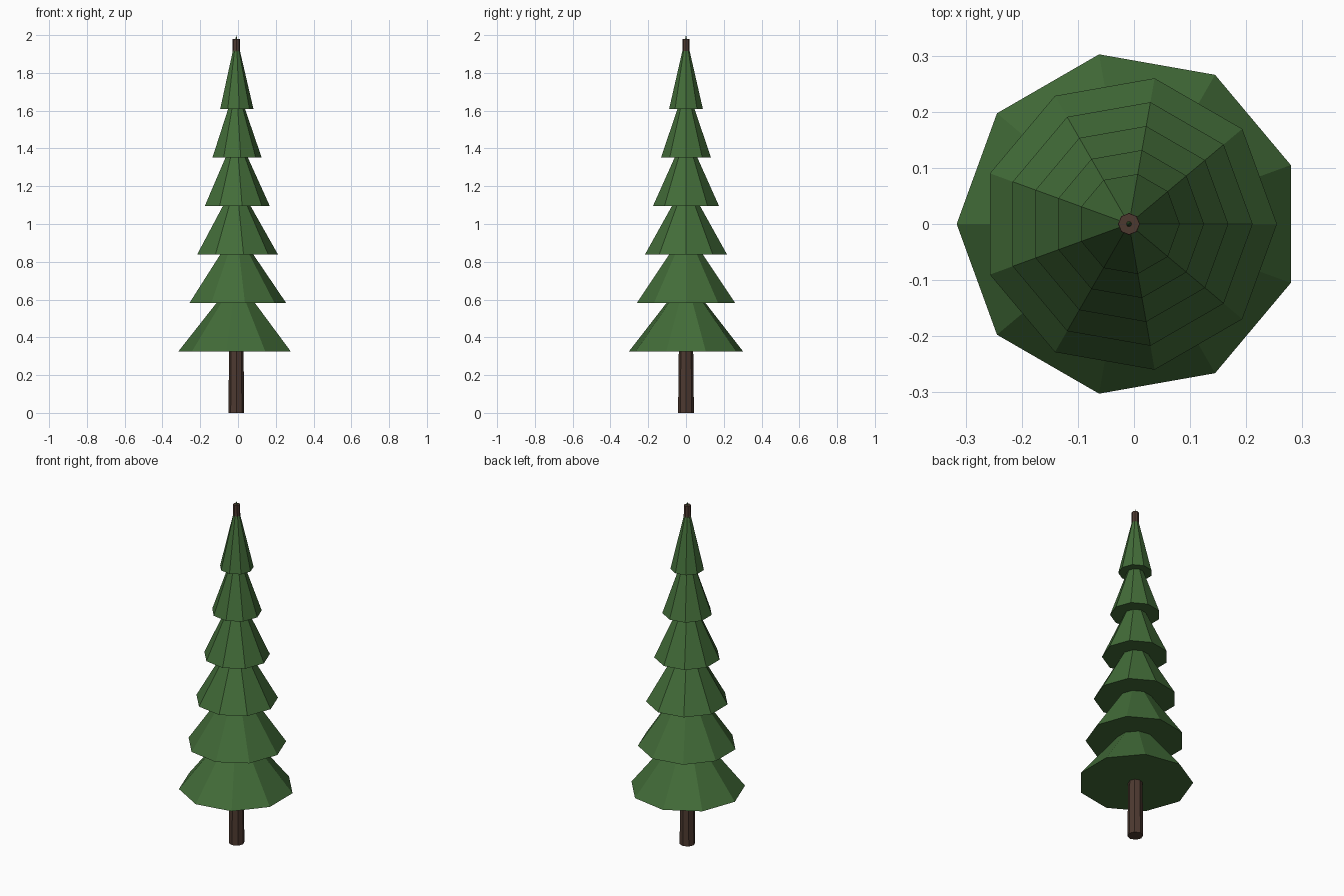
import bpy, bmesh
from mathutils import Matrix

if "Cube" in bpy.data.objects:
    bpy.data.objects.remove(bpy.data.objects["Cube"])

CENTRE_X = -0.009   # the nine-sided tiers are centred by their bounding box


def material(name, rgb):
    m = bpy.data.materials.new(name)
    m.diffuse_color = (*rgb, 1)
    m.use_nodes = True
    m.node_tree.nodes["Principled BSDF"].inputs["Base Color"].default_value = m.diffuse_color
    return m


def cone(name, sides, r_bottom, r_top, z0, z1, mat, angle=0.0):
    """Closed flat-shaded cone with its first corner on +x (plus angle)."""
    bm = bmesh.new()
    bmesh.ops.create_cone(bm, cap_ends=True, segments=sides,
                          radius1=r_bottom, radius2=r_top, depth=z1 - z0)
    # turn so that a corner points along +x
    v = max(bm.verts, key=lambda p: p.co.xy.length).co
    turn = Matrix.Rotation(angle - v.xy.angle_signed((1, 0)) * -1, 4, 'Z')
    test = (turn @ v)
    if abs(test.y) > 1e-4 and angle == 0.0:
        turn = turn.inverted()
    bmesh.ops.transform(bm, matrix=turn, verts=bm.verts)
    bmesh.ops.remove_doubles(bm, verts=bm.verts, dist=1e-5)
    bmesh.ops.recalc_face_normals(bm, faces=bm.faces)
    me = bpy.data.meshes.new(name)
    bm.to_mesh(me)
    bm.free()
    me.materials.append(mat)
    ob = bpy.data.objects.new(name, me)
    ob.location = (CENTRE_X, 0, (z0 + z1) / 2)
    bpy.context.collection.objects.link(ob)
    return ob


bark = material("bark", (0.075, 0.042, 0.030))
needles = material("needles", (0.055, 0.150, 0.040))

# Tapered trunk running the whole height
cone("trunk", 8, 0.042, 0.019, 0.0, 1.98, bark)

# Six equally spaced tiers of foliage, shrinking upward
TIERS = 6
for i in range(TIERS):
    t = i / (TIERS - 1)
    z = 0.325 + t * 1.285
    radius = 0.307 + t * (0.0905 - 0.307)
    cone(f"foliage_tier_{i + 1}", 9, radius, 0.0, z, z + 0.39, needles)
